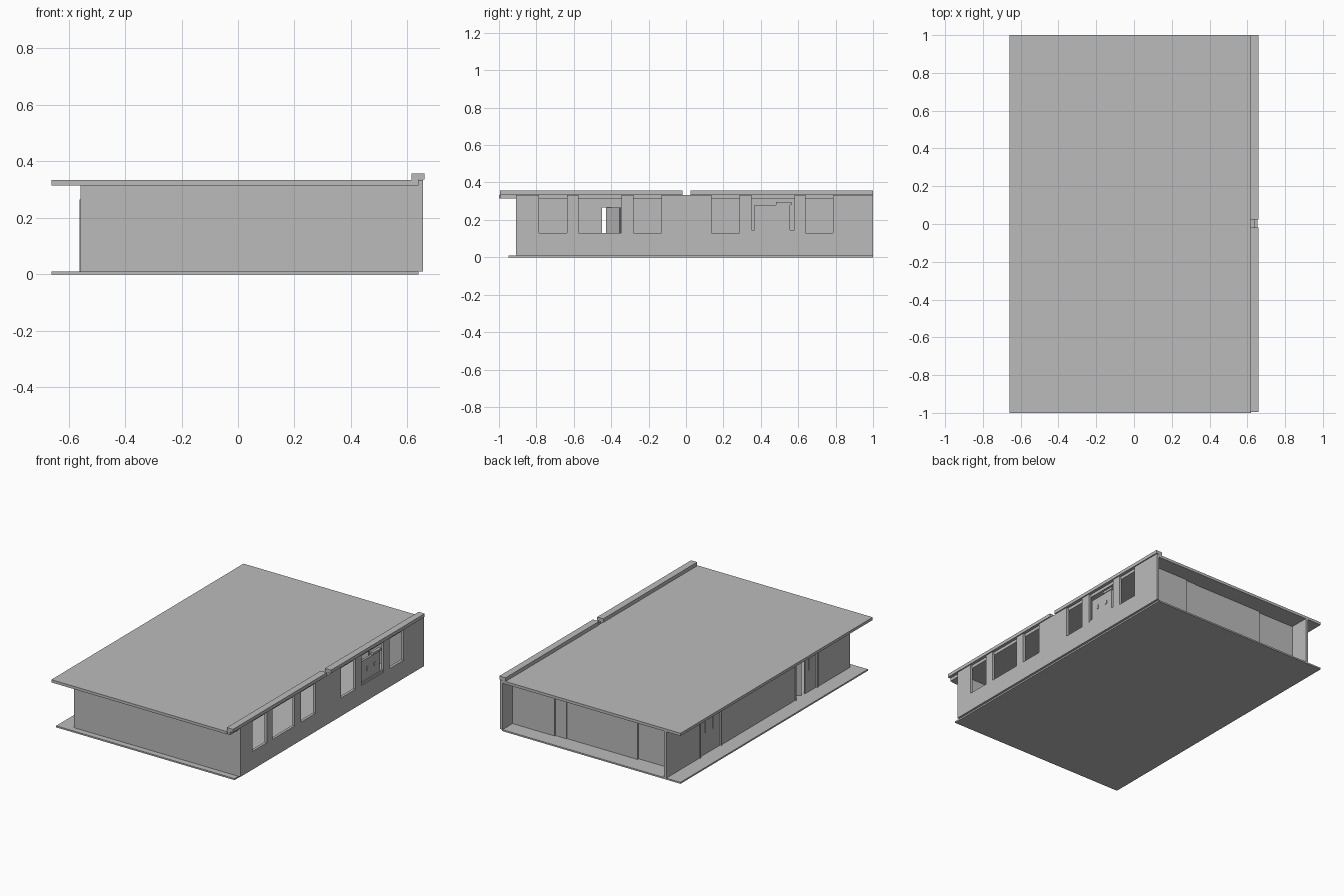
import bpy, bmesh, math
from mathutils import Matrix

if "Cube" in bpy.data.objects:
    bpy.data.objects.remove(bpy.data.objects["Cube"])

GREY = (0.5, 0.5, 0.5, 1)
mat = bpy.data.materials.new("plain grey")
mat.use_nodes = True
mat.diffuse_color = GREY
mat.node_tree.nodes["Principled BSDF"].inputs["Base Color"].default_value = GREY


def finish(name, bm):
    bmesh.ops.recalc_face_normals(bm, faces=bm.faces)
    mesh = bpy.data.meshes.new(name)
    bm.to_mesh(mesh)
    bm.free()
    mesh.materials.append(mat)
    ob = bpy.data.objects.new(name, mesh)
    bpy.context.collection.objects.link(ob)
    return ob


def box(name, x, y, z):
    bm = bmesh.new()
    bmesh.ops.create_cube(bm, size=1)
    for v in bm.verts:
        for i, (lo, hi) in enumerate((x, y, z)):
            v.co[i] = lo if v.co[i] < 0 else hi
    return finish(name, bm)


def extrude(name, outline, axis, lo, hi):
    """Extrude an outline along x (points y, z) or along y (points x, z)."""
    bm = bmesh.new()
    place = (lambda a, b: (lo, a, b)) if axis == "x" else (lambda a, b: (a, lo, b))
    face = bm.faces.new([bm.verts.new(place(*p)) for p in outline])
    new = bmesh.ops.extrude_face_region(bm, geom=[face])["geom"]
    move = (hi - lo, 0, 0) if axis == "x" else (0, hi - lo, 0)
    bmesh.ops.translate(bm, vec=move,
                        verts=[v for v in new if isinstance(v, bmesh.types.BMVert)])
    return finish(name, bm)


def notched(edges, base, depth):
    """Points along a wall edge with rectangular notches cut into it."""
    pts = []
    for a, b in edges:
        pts += [(a, base), (a, depth), (b, depth), (b, base)]
    return pts


FLOOR, EAVE, TOP, SILL, DOOR = 0.01, 0.315, 0.333, 0.13, 0.265
FRONT, BACK = -0.91, 1.0

# floor slab and roof
box("floor_slab", (-0.66, 0.64), (-0.95, BACK), (0, FLOOR))
box("roof", (-0.66, 0.62), (-1, BACK), (EAVE, TOP))

# window wall: openings run up to the parapet
windows = [(-0.785, -0.635), (-0.575, -0.345), (-0.28, -0.13),
           (0.135, 0.285), (0.35, 0.58), (0.64, 0.785)]
extrude("window_wall", [(BACK, FLOOR), (FRONT, FLOOR), (FRONT, TOP)]
        + notched(windows, TOP, SILL) + [(BACK, TOP)], "x", 0.637, 0.655)

# door wall: openings start at the floor
doors = [(-0.57, -0.345), (0.43, 0.65)]
extrude("door_wall", [(BACK, EAVE), (FRONT, EAVE), (FRONT, FLOOR)]
        + notched(doors, FLOOR, DOOR) + [(BACK, FLOOR)], "x", -0.557, -0.54)

# front wall
box("front_wall", (-0.557, 0.655), (FRONT, FRONT + 0.018), (FLOOR, TOP))

# stepped sliding panels closing the recessed back
for i, (a, b) in enumerate([(0.33, 0.637), (-0.265, 0.34), (-0.54, -0.255)]):
    y = 0.895 - 0.012 * i
    box(f"back_panel_{i + 1}", (a, b), (y - 0.012, y), (FLOOR, EAVE))
box("back_panel_stile", (0.25, 0.33), (0.883, 0.887), (FLOOR, EAVE))

# L-shaped parapet caps with a gap between them
cap = [(0.615, EAVE), (0.64, EAVE), (0.64, 0.335), (0.66, 0.335), (0.66, 0.357), (0.615, 0.357)]
for side, (a, b) in {"front": (-0.995, -0.018), "back": (0.025, BACK)}.items():
    extrude(side + "_parapet", cap, "y", a, b)

# service panel in one window, with two slots and a hood
box("service_panel", (0.63, 0.645), (0.365, 0.555), (0.145, 0.28))
box("panel_sill", (0.637, 0.65), (0.35, 0.58), (SILL, 0.145))
box("panel_hood", (0.63, 0.65), (0.48, 0.565), (0.28, 0.295))
for i, y in enumerate((0.422, 0.502)):
    box(f"panel_slot_{i + 1}", (0.645, 0.649), (y - 0.007, y + 0.007), (0.2, 0.226))

# doors: a closed pair with raised lights, and a half open pair
box("closed_door", (-0.552, -0.545), doors[1], (FLOOR, DOOR))
box("fixed_leaf", (-0.552, -0.545), (-0.57, -0.45), (FLOOR, DOOR))
for i, y in enumerate((0.5, 0.58, -0.5)):
    box(f"door_light_{i + 1}", (-0.556, -0.552), (y - 0.012, y + 0.012), (0.15, 0.23))
leaf = box("open_leaf", (0, 0.11), (-0.004, 0.004), (FLOOR, DOOR))
leaf.data.transform(Matrix.Translation((-0.545, -0.425, 0)) @ Matrix.Rotation(math.radians(42), 4, "Z"))

# thin trims around the door openings
for i, (a, b) in enumerate(doors):
    for j, y in enumerate((a, b)):
        box(f"door_trim_{i + 1}_{j + 1}", (-0.562, -0.54), (y - 0.004, y + 0.004), (FLOOR, DOOR))
